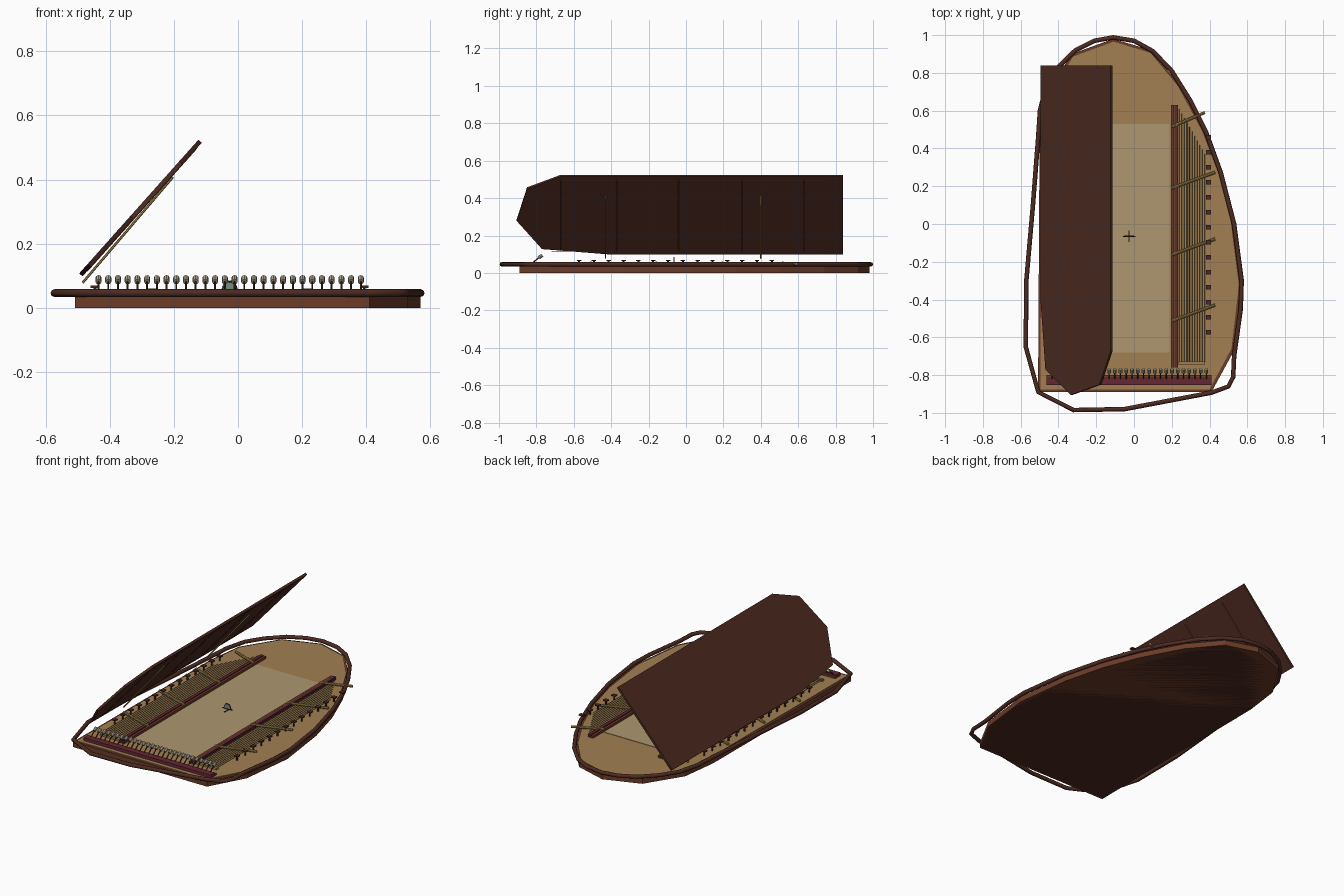
import bpy, bmesh, math
from mathutils import Vector, Matrix

if "Cube" in bpy.data.objects:
    bpy.data.objects.remove(bpy.data.objects["Cube"])

CX = -0.026  # mirror line of the fittings


def mat(name, r, g, b):
    m = bpy.data.materials.new(name)
    m.diffuse_color = (r, g, b, 1)
    m.use_nodes = True
    m.node_tree.nodes["Principled BSDF"].inputs["Base Color"].default_value = m.diffuse_color
    return m


WOOD = mat("red_wood", 0.15, 0.045, 0.022)
DARK = mat("dark_wood", 0.075, 0.024, 0.015)
TAN = mat("tan_wood", 0.36, 0.215, 0.085)
PALE = mat("pale_wood", 0.42, 0.31, 0.16)
WINE = mat("wine_felt", 0.13, 0.02, 0.032)
BRASS = mat("brass", 0.38, 0.25, 0.07)
BONE = mat("bone", 0.42, 0.37, 0.28)
STEEL = mat("string_metal", 0.25, 0.18, 0.1)
GREEN = mat("patina", 0.16, 0.28, 0.21)


def finish(name, bm, material):
    bmesh.ops.recalc_face_normals(bm, faces=bm.faces[:])
    me = bpy.data.meshes.new(name)
    bm.to_mesh(me)
    bm.free()
    me.materials.append(material)
    ob = bpy.data.objects.new(name, me)
    bpy.context.collection.objects.link(ob)
    return ob


def slab(name, pts, offset, material):
    """Extrude a flat polygon of 3D points along an offset."""
    bm = bmesh.new()
    f = bm.faces.new([bm.verts.new(p) for p in pts])
    r = bmesh.ops.extrude_face_region(bm, geom=[f], use_keep_orig=True)
    bmesh.ops.translate(bm, vec=offset, verts=[v for v in r["geom"] if isinstance(v, bmesh.types.BMVert)])
    return finish(name, bm, material)


def boxes(name, items, material):
    """Each item is (centre, size)."""
    bm = bmesh.new()
    for c, s in items:
        bmesh.ops.create_cube(bm, size=1, matrix=Matrix.Translation(c) @ Matrix.Diagonal((*s, 1)))
    return finish(name, bm, material)


def rods(name, items, radius, material, sides=6):
    """Each item is (start, end)."""
    bm = bmesh.new()
    for a, b in items:
        a, b = Vector(a), Vector(b)
        d = b - a
        m = Matrix.Translation((a + b) / 2) @ d.to_track_quat('Z', 'Y').to_matrix().to_4x4()
        bmesh.ops.create_cone(bm, cap_ends=True, segments=sides, radius1=radius, radius2=radius,
                              depth=d.length, matrix=m)
    return finish(name, bm, material)


def mx(p):
    return (2 * CX - p[0], p[1], p[2])


def both(pairs):
    return pairs + [(mx(a), mx(b)) for a, b in pairs]


def both_boxes(items):
    return items + [(mx(c), s) for c, s in items]


# Shallow case and soundboard
body = [(-0.508, -0.89), (0.41, -0.89), (0.53, -0.67), (0.57, -0.33), (0.525, 0.02), (0.46, 0.27),
        (0.37, 0.5), (0.24, 0.74), (0.09, 0.92), (-0.11, 0.98), (-0.33, 0.90), (-0.47, 0.68), (-0.5, 0.45)]
slab("case_body", [(x, y, 0) for x, y in body], (0, 0, 0.033), WOOD)
slab("case_bottom", [(x * 0.99, y * 0.99, 0.0) for x, y in body], (0, 0, 0.002), DARK)
slab("soundboard", [(CX + (x - CX) * 0.975, y * 0.985, 0.03) for x, y in body], (0, 0, 0.008), TAN)
boxes("pale_panel", [((CX, -0.075, 0.039), (0.43, 1.21, 0.004))], PALE)

# Rounded rim tube that swings wide of the case
rim = [(-0.507, -0.89), (-0.573, -0.65), (-0.57, -0.3), (-0.535, 0.1), (-0.508, 0.45), (-0.498, 0.6),
       (-0.465, 0.73), (-0.4, 0.83), (-0.31, 0.92), (-0.21, 0.97), (-0.11, 0.988), (0.0, 0.97),
       (0.1, 0.915), (0.2, 0.81), (0.3, 0.65), (0.38, 0.49), (0.46, 0.27), (0.53, 0.0), (0.57, -0.3),
       (0.565, -0.45), (0.53, -0.7), (0.525, -0.81), (0.5, -0.86), (0.41, -0.893), (-0.05, -0.98), (-0.32, -0.985)]
cu = bpy.data.curves.new("rim", 'CURVE')
cu.dimensions = '3D'
cu.bevel_depth = 0.012
cu.bevel_resolution = 2
sp = cu.splines.new('POLY')
sp.points.add(len(rim) - 1)
for p, (x, y) in zip(sp.points, rim):
    p.co = (x, y, 0.046, 1)
sp.use_cyclic_u = True
cu.materials.append(DARK)
bpy.context.collection.objects.link(bpy.data.objects.new("rim", cu))

# Open lid, leaning up from the left edge
def lid_pt(u, y, drop=0.0):
    return Vector((-0.485 + 0.372 * u + 0.74 * drop, y, 0.098 + 0.417 * u - 0.67 * drop))


lid = [(0, 0.84), (1, 0.84), (1, -0.67), (0.84, -0.85), (0.43, -0.905), (0.07, -0.77), (0, -0.4)]
slab("lid", [lid_pt(u, y) for u, y in lid], (-0.0104, 0, 0.0094), DARK)
rods("lid_inlay", [(lid_pt(0.04, y), lid_pt(0.96, y)) for y in (-0.67, -0.37, -0.04, 0.3, 0.63)]
     + [(lid_pt(u, -0.72), lid_pt(u, 0.73)) for u in (0.045, 0.955)], 0.0015, WOOD, 4)
rods("lid_stays", [((-0.485, y, 0.078), lid_pt(0.75, y, 0.004)) for y in (-0.43, 0.4)], 0.004, BRASS)

# Front tuning rail with tilted pegs
boxes("tuning_rail", [((CX, -0.832, 0.047), (0.875, 0.042, 0.02))], WINE)
boxes("rail_ledge", [((CX, -0.805, 0.044), (0.875, 0.012, 0.012))], WOOD)
peg_x = [CX - 0.409 + i * 0.0303 for i in range(28)]
rods("peg_stems", [((x, -0.82, 0.054), (x, -0.785, 0.083)) for x in peg_x], 0.0035, DARK)
rods("peg_heads", [((x, -0.788, 0.081), (x, -0.768, 0.094)) for x in peg_x], 0.0095, BONE, 8)

# Side rails, mirrored
boxes("side_rails", both_boxes([((0.224, -0.065, 0.046), (0.018, 1.39, 0.018))]), WINE)
boxes("rail_edging", both_boxes([((0.204, -0.065, 0.045), (0.014, 1.39, 0.014))]), WOOD)
boxes("string_bridges", both_boxes([((0.305, -0.735, 0.043), (0.14, 0.02, 0.012))]), TAN)

# String banks, shorter toward the edge
strings = []
for i in range(11):
    x = 0.24 + i * 0.0135
    strings.append(((x, -0.73, 0.051), (x, 0.61 - i * 0.024, 0.051)))
rods("strings", both(strings), 0.0017, STEEL, 5)

# Slanted brass braces
braces = [((0.2, y, 0.052), (0.43 if y < 0.4 else 0.375, y + (0.084 if y < 0.4 else 0.075), 0.048))
          for y in (-0.513, -0.163, 0.19, 0.515)]
rods("braces", both(braces), 0.008, BRASS, 8)

# Row of dark pads on short posts along each side
ys = [-0.572 + i * 0.0793 for i in range(14)]
boxes("side_pads", both_boxes([((0.394, y, 0.066), (0.027, 0.024, 0.007)) for y in ys]), DARK)
rods("pad_posts", both([((0.394, y, 0.036), (0.394, y, 0.064)) for y in ys]), 0.005, DARK)

# Small upright arch emblem in the middle
arc = [(CX + 0.022 * math.cos(a), -0.065, 0.053 + 0.029 * math.sin(a))
       for a in (math.pi * i / 10 for i in range(11))]
slab("emblem_plate", [(x, y - 0.002, z) for x, y, z in arc], (0, 0.004, 0), GREEN)
rods("emblem_arch", list(zip(arc[:-1], arc[1:])), 0.0035, DARK)
rods("emblem_foot", [((CX - 0.033, -0.065, 0.051), (CX + 0.033, -0.065, 0.051)),
                     ((CX, -0.095, 0.043), (CX, -0.035, 0.043)),
                     ((CX, -0.065, 0.04), (CX, -0.065, 0.053))], 0.003, DARK)
